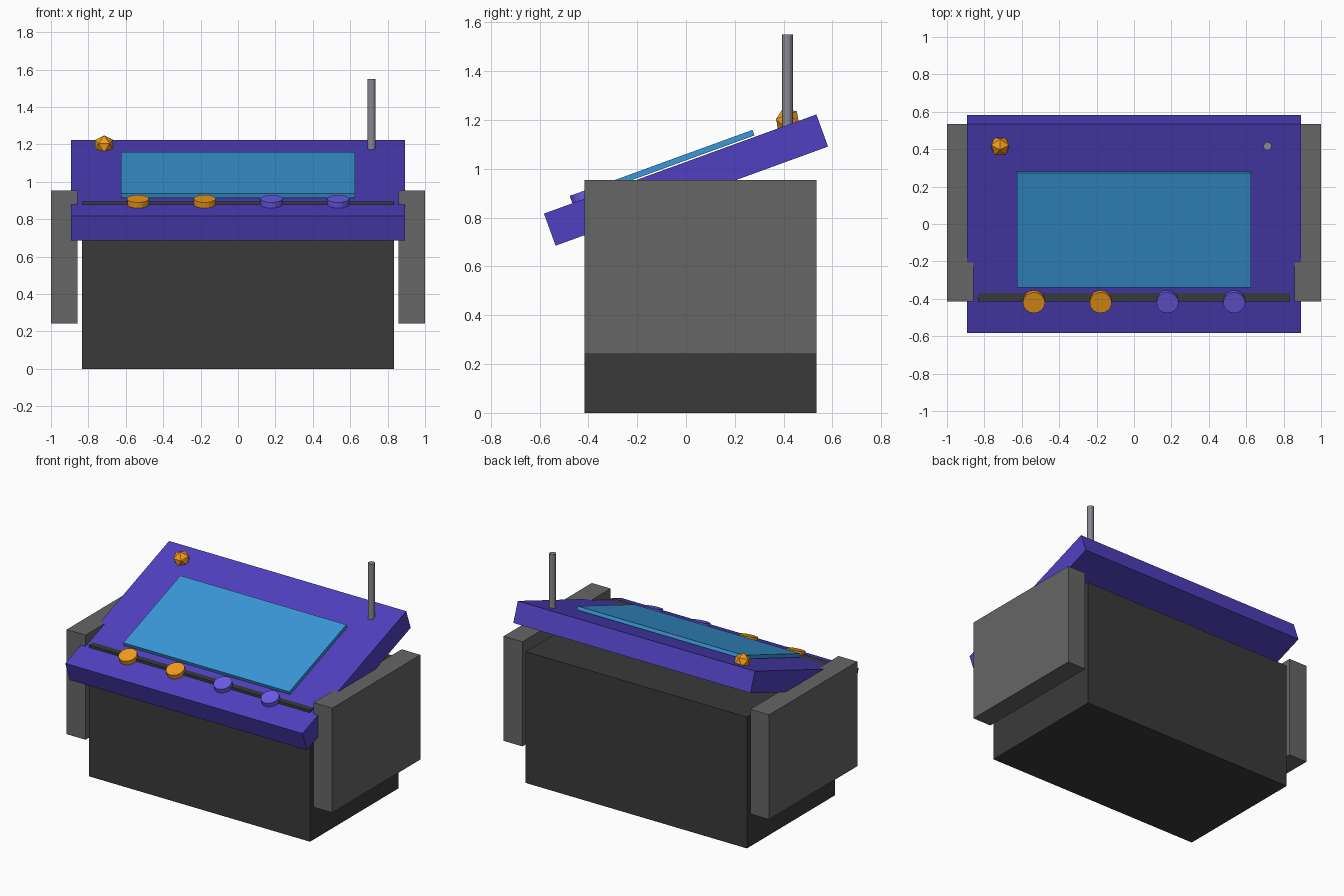
import bpy
from math import radians
from mathutils import Matrix, Vector

if "Cube" in bpy.data.objects:
    bpy.data.objects.remove(bpy.data.objects["Cube"])

# Frame of the sloping panel: local x across, y up the slope, z out of the face
TILT = radians(20)
PANEL = Matrix.Translation((0, 0, 0.954)) @ Matrix.Rotation(TILT, 4, 'X')


def material(name, hex_code):
    def linear(c):
        c /= 255
        return c / 12.92 if c <= 0.04045 else ((c + 0.055) / 1.055) ** 2.4
    m = bpy.data.materials.new(name)
    rgb = [linear(int(hex_code[i:i + 2], 16)) for i in (0, 2, 4)]
    m.diffuse_color = (*rgb, 1)
    m.use_nodes = True
    m.node_tree.nodes["Principled BSDF"].inputs["Base Color"].default_value = m.diffuse_color
    return m


dark = material("dark_grey", "3a3a3a")
mid = material("mid_grey", "666666")
steel = material("steel", "888890")
violet = material("violet", "5040c0")
lilac = material("lilac", "6c5ce7")
blue = material("screen_blue", "3a98d8")
orange = material("orange", "f39c1a")


def finish(name, mat):
    ob = bpy.context.object
    ob.name = name
    ob.data.materials.append(mat)
    return ob


def box(name, lo, hi, mat, frame=Matrix()):
    lo, hi = Vector(lo), Vector(hi)
    bpy.ops.mesh.primitive_cube_add(size=1)
    ob = finish(name, mat)
    ob.data.transform(Matrix.Translation((lo + hi) / 2) @ Matrix.Diagonal((*(hi - lo), 1)))
    ob.matrix_world = frame
    return ob


def cylinder(name, pos, r, h, sides, mat, frame=Matrix()):
    bpy.ops.mesh.primitive_cylinder_add(vertices=sides, radius=r, depth=h)
    ob = finish(name, mat)
    ob.matrix_world = frame @ Matrix.Translation(pos)
    return ob


# Cabinet body, its top edge just breaks through the panel
box("cabinet_body", (-0.833, -0.415, 0), (0.833, 0.534, 0.894), dark)

# Side plates
for side, x0, x1 in (("left", -1, -0.858), ("right", 0.858, 1)):
    box(side + "_side_plate", (x0, -0.415, 0.242), (x1, 0.534, 0.954), mid)

# Sloping control panel and raised screen
box("control_panel", (-0.893, -0.594, -0.07), (0.893, 0.594, 0.07), violet, PANEL)
box("screen", (-0.625, -0.326, 0.076), (0.625, 0.326, 0.1), blue, PANEL)

# Row of knobs
for i in range(4):
    cylinder(f"knob_{i + 1}", (-0.535 + i * 0.357, -0.411, 0.084), 0.059, 0.036, 16,
             orange if i < 2 else lilac, PANEL)

# Antenna
cylinder("antenna", (0.714, 0.416, 1.355), 0.022, 0.39, 12, steel)

# Faceted beacon
bpy.ops.mesh.primitive_ico_sphere_add(subdivisions=1, radius=0.056)
beacon = finish("beacon", orange)
beacon.matrix_world = (Matrix.Translation((-0.716, 0.416, 1.195))
                       @ Matrix.Rotation(TILT, 4, 'X') @ Matrix.Rotation(radians(90), 4, 'Z'))
